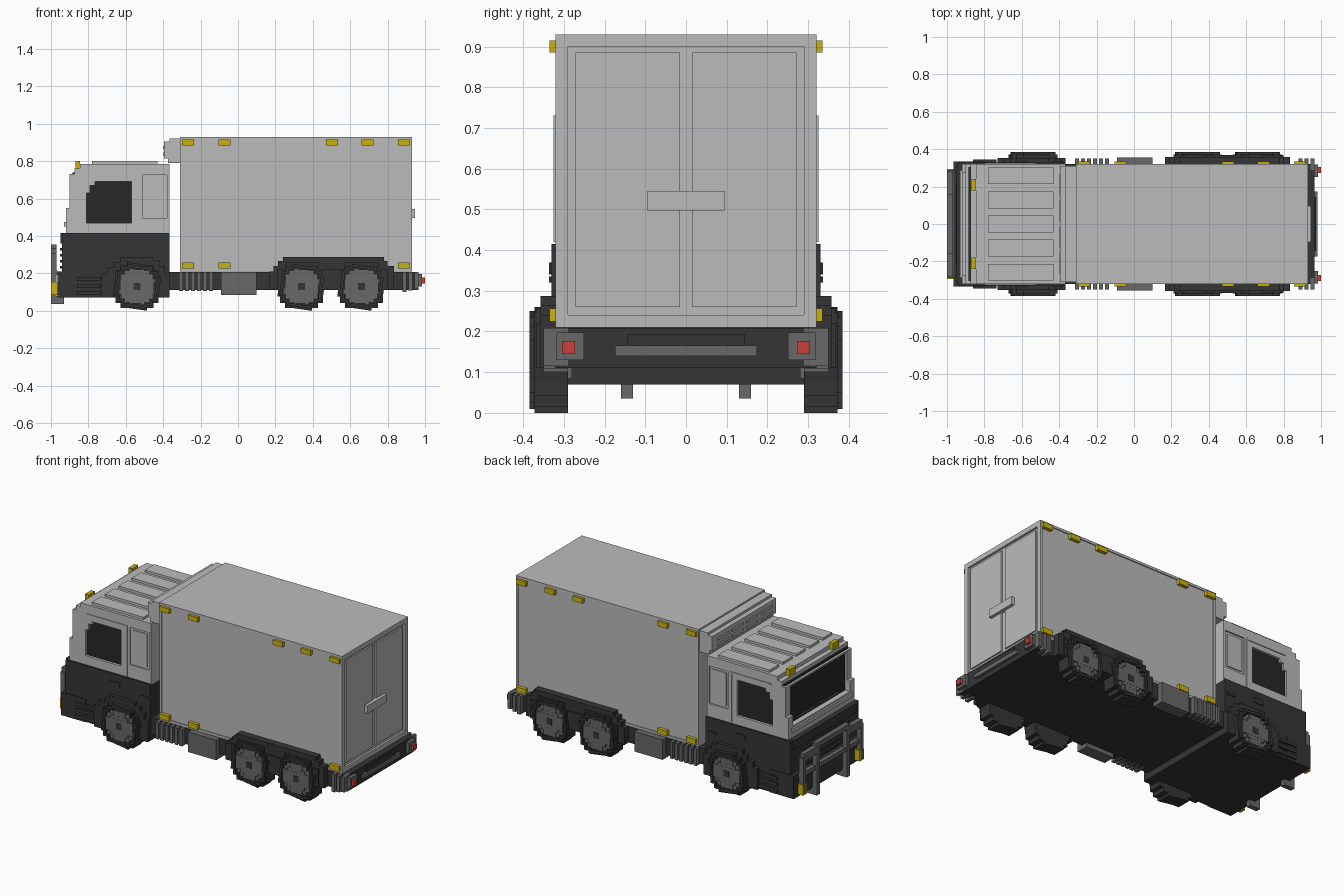
import bpy, bmesh

if "Cube" in bpy.data.objects:
    bpy.data.objects.remove(bpy.data.objects["Cube"])


def material(name, rgb):
    m = bpy.data.materials.new(name)
    m.use_nodes = True
    m.diffuse_color = (*rgb, 1)
    m.node_tree.nodes["Principled BSDF"].inputs["Base Color"].default_value = (*rgb, 1)
    return m


LIGHT = material("light grey", (0.50, 0.50, 0.50))
MID = material("mid grey", (0.14, 0.14, 0.14))
DARK = material("dark grey", (0.036, 0.036, 0.036))
GLASS = material("dark glass", (0.02, 0.02, 0.02))
YELLOW = material("yellow marker", (0.58, 0.45, 0.005))
RED = material("red lamp", (0.58, 0.05, 0.04))


def finish(name, bm, mat):
    bmesh.ops.recalc_face_normals(bm, faces=bm.faces)
    me = bpy.data.meshes.new(name)
    bm.to_mesh(me)
    bm.free()
    ob = bpy.data.objects.new(name, me)
    bpy.context.scene.collection.objects.link(ob)
    me.materials.append(mat)
    return ob


def loft(name, loops, mat):
    """Closed solid through matching loops of points."""
    bm = bmesh.new()
    rings = [[bm.verts.new(p) for p in loop] for loop in loops]
    n = len(rings[0])
    for a, b in zip(rings, rings[1:]):
        for i in range(n):
            bm.faces.new((a[i], a[(i + 1) % n], b[(i + 1) % n], b[i]))
    bm.faces.new(rings[0])
    bm.faces.new(rings[-1])
    return finish(name, bm, mat)


def slab(name, profile, y0, y1, mat):
    """Extrude an x/z profile between two y values."""
    return loft(name, [[(x, y, z) for x, z in profile] for y in (y0, y1)], mat)


def box(name, x, y, z, mat):
    prof = [(x[0], z[0]), (x[1], z[0]), (x[1], z[1]), (x[0], z[1])]
    return slab(name, prof, y[0], y[1], mat)


def both(name, x, y, z, mat):
    """The same box on both sides of the truck."""
    for s, side in ((-1, "a"), (1, "b")):
        box(f"{name}_{side}", x, (s * y[0], s * y[1]), z, mat)


def carve(ob, cutters):
    bpy.context.view_layer.objects.active = ob
    for c in cutters:
        c.hide_render = True
        mod = ob.modifiers.new("cut", 'BOOLEAN')
        mod.operation = 'DIFFERENCE'
        mod.solver = 'EXACT'
        mod.object = c
        bpy.ops.object.modifier_apply(modifier=mod.name)
        bpy.data.objects.remove(c)


def disc(r):
    """Stepped circle, five steps per quarter."""
    quarter = [(1, -.42), (1, .42), (.88, .42), (.88, .68), (.68, .68), (.68, .88), (.42, .88)]
    pts = []
    for k in range(4):
        pts += quarter[1:]
        quarter = [(-z, x) for x, z in quarter]
    return [(x * r, z * r) for x, z in pts]


# Cab
cab = slab("cab_upper", [(-.365, .41), (-.365, .785), (-.845, .785), (-.845, .762), (-.875, .762),
                         (-.875, .73), (-.90, .73), (-.90, .55), (-.92, .55), (-.92, .41)], -.32, .32, LIGHT)
window = [(-.81, .47), (-.57, .47), (-.57, .69), (-.765, .69), (-.765, .67),
          (-.79, .67), (-.79, .63), (-.81, .63)]
cutters = [box("cut", (-1, -.88), (-.275, .275), (.485, .72), DARK)]
for s in (-1, 1):
    cutters.append(slab("cut", window, s * .30, s * .4, DARK))
    cutters.append(box("cut", (-.51, -.38), (s * .311, s * .4), (.495, .725), DARK))
carve(cab, cutters)
box("window_glass", (-.886, -.55), (-.305, .305), (.45, .74), GLASS)
both("rear_cab_panel", (-.495, -.395), (.30, .317), (.51, .71), LIGHT)
both("door_pillar", (-.535, -.525), (.31, .325), (.42, .73), LIGHT)
both("door_top_frame", (-.80, -.525), (.31, .325), (.72, .73), LIGHT)
box("cab_lower", (-.94, -.365), (-.33, .33), (.07, .415), DARK)
box("front_bumper", (-.965, -.80), (-.335, .335), (.07, .21), DARK)
box("front_belt", (-.95, -.90), (-.31, .31), (.36, .415), DARK)
for i in range(4):
    box(f"grille_bar_{i}", (-.952, -.93), (-.22, .22), (.225 + i * .032, .24 + i * .032), DARK)
for i in range(3):
    both(f"entry_step_{i}", (-.86, -.735), (.32, .345), (.085 + i * .038, .105 + i * .038), DARK)
both("door_handle", (-.635, -.57), (.32, .336), (.34, .37), DARK)
both("side_catch", (-.435, -.38), (.32, .336), (.32, .335), DARK)
for i in range(5):
    y = (i - 2) * .129
    box(f"roof_rib_{i}", (-.78, -.43), (y - .045, y + .045), (.78, .80), LIGHT)
both("roof_lamp", (-.87, -.845), (.18, .24), (.75, .802), YELLOW)
box("windscreen_sill", (-.93, -.90), (-.29, .29), (.45, .475), LIGHT)
both("wiper", (-.893, -.88), (.03, .20), (.495, .503), MID)

# Bull bar
both("bull_bar_upright", (-1, -.97), (.13, .16), (.035, .35), MID)
both("bull_bar_end", (-1, -.97), (.265, .29), (.09, .31), MID)
both("bull_bar_shoulder", (-1, -.97), (.16, .28), (.29, .335), MID)
box("bull_bar_top", (-1, -.97), (-.16, .16), (.325, .355), MID)
box("bull_bar_middle", (-.99, -.965), (-.29, .29), (.19, .215), MID)
both("bull_bar_mount", (-.985, -.93), (.13, .16), (.035, .08), MID)
both("front_lamp", (-1, -.96), (.255, .295), (.085, .15), YELLOW)

# Cooling unit above the cab
slab("cooling_unit", [(-.31, .79), (-.31, .92), (-.365, .92), (-.365, .905), (-.395, .905),
                      (-.395, .815), (-.375, .815), (-.375, .79)], -.31, .31, LIGHT)
for i in range(4):
    y = (i - 1.5) * .14
    for z in (.83, .865):
        box(f"cooling_vent_{i}", (-.402, -.39), (y - .055, y + .055), (z, z + .015), LIGHT)

# Cargo box with recessed sides and rear doors
cargo = box("cargo_box", (-.31, .93), (-.32, .32), (.21, .93), LIGHT)
carve(cargo, [box("cut", (.917, 1), (-.29, .29), (.24, .90), LIGHT)]
      + [box("cut", (-.295, .915), (s * .314, s * .5), (.225, .915), LIGHT) for s in (-1, 1)])
both("rear_door", (.90, .926), (.015, .272), (.26, .885), LIGHT)
box("door_latch", (.91, .945), (-.095, .095), (.497, .545), LIGHT)
for i, x in enumerate((-.30, -.105, .47, .66, .855)):
    both(f"top_marker_{i}", (x, x + .065), (.30, .335), (.885, .915), YELLOW)
    if i in (0, 1, 4):
        both(f"low_marker_{i}", (x, x + .065), (.30, .335), (.225, .257), YELLOW)

# Chassis and side equipment
box("chassis", (-.38, .94), (-.32, .32), (.11, .208), DARK)
for i in range(6):
    both(f"side_fin_{i}", (-.315 + i * .032, -.295 + i * .032), (.28, .35), (.105, .208), MID)
both("side_tank", (-.09, .10), (.28, .355), (.085, .208), MID)
for i, x in enumerate((.88, .912, .945)):
    both(f"rear_fin_{i}", (x, x + .02), (.29, .35), (.10 + i * .008, .208), MID)

# Rear bumper
box("rear_bumper", (.92, .965), (-.32, .32), (.11, .208), DARK)
box("rear_step", (.93, .98), (-.175, .175), (.14, .165), MID)
box("rear_step_top", (.93, .972), (-.145, .145), (.165, .193), DARK)
both("rear_lamp_housing", (.93, .985), (.25, .318), (.13, .197), MID)
both("rear_lamp", (.97, 1), (.273, .305), (.145, .177), RED)

# Wheel arches
front_arch = [(-.365, .07), (-.365, .20), (-.39, .20), (-.39, .24), (-.42, .24), (-.42, .27), (-.455, .27),
              (-.455, .287), (-.63, .287), (-.63, .26), (-.66, .26), (-.66, .235), (-.70, .235),
              (-.70, .20), (-.73, .20), (-.73, .07)]
rear_arch = [(.165, .11), (.165, .21), (.19, .21), (.19, .24), (.215, .24), (.215, .265), (.24, .265),
             (.24, .287), (.78, .287), (.78, .265), (.80, .265), (.80, .24), (.835, .24), (.835, .11)]
inner = [(.21, .11), (.21, .22), (.25, .22), (.25, .257), (.43, .257), (.43, .22), (.57, .22),
         (.57, .257), (.75, .257), (.75, .22), (.80, .22), (.80, .11)]
for s, side in ((-1, "a"), (1, "b")):
    slab(f"front_arch_{side}", front_arch, s * .28, s * .352, DARK)
    slab(f"rear_arch_{side}", rear_arch, s * .28, s * .358, DARK)
    slab(f"rear_arch_lip_{side}", inner, s * .28, s * .368, DARK)

    # Wheels: tyre with a recessed face, then a layered hub
    for i, cx in enumerate((-.54, .34, .66)):
        def ring(r, y):
            return [(cx + x, s * y, .13 + z) for x, z in disc(r)]
        loft(f"tyre_{i}_{side}", [ring(r, y) for r, y in (
            (.13, .29), (.13, .372), (.12, .372), (.12, .385), (.103, .385), (.103, .368))], DARK)
        loft(f"rim_{i}_{side}", [ring(.095, .36), ring(.095, .374)], MID)
        for w, h in ((.04, .09), (.09, .04), (.058, .058)):
            box(f"hub_{i}_{side}", (cx - w, cx + w), (s * .36, s * (.379 + w * .03)), (.13 - h, .13 + h), MID)
        box(f"hub_cap_{i}_{side}", (cx - .018, cx + .018), (s * .37, s * .384), (.112, .148), DARK)
